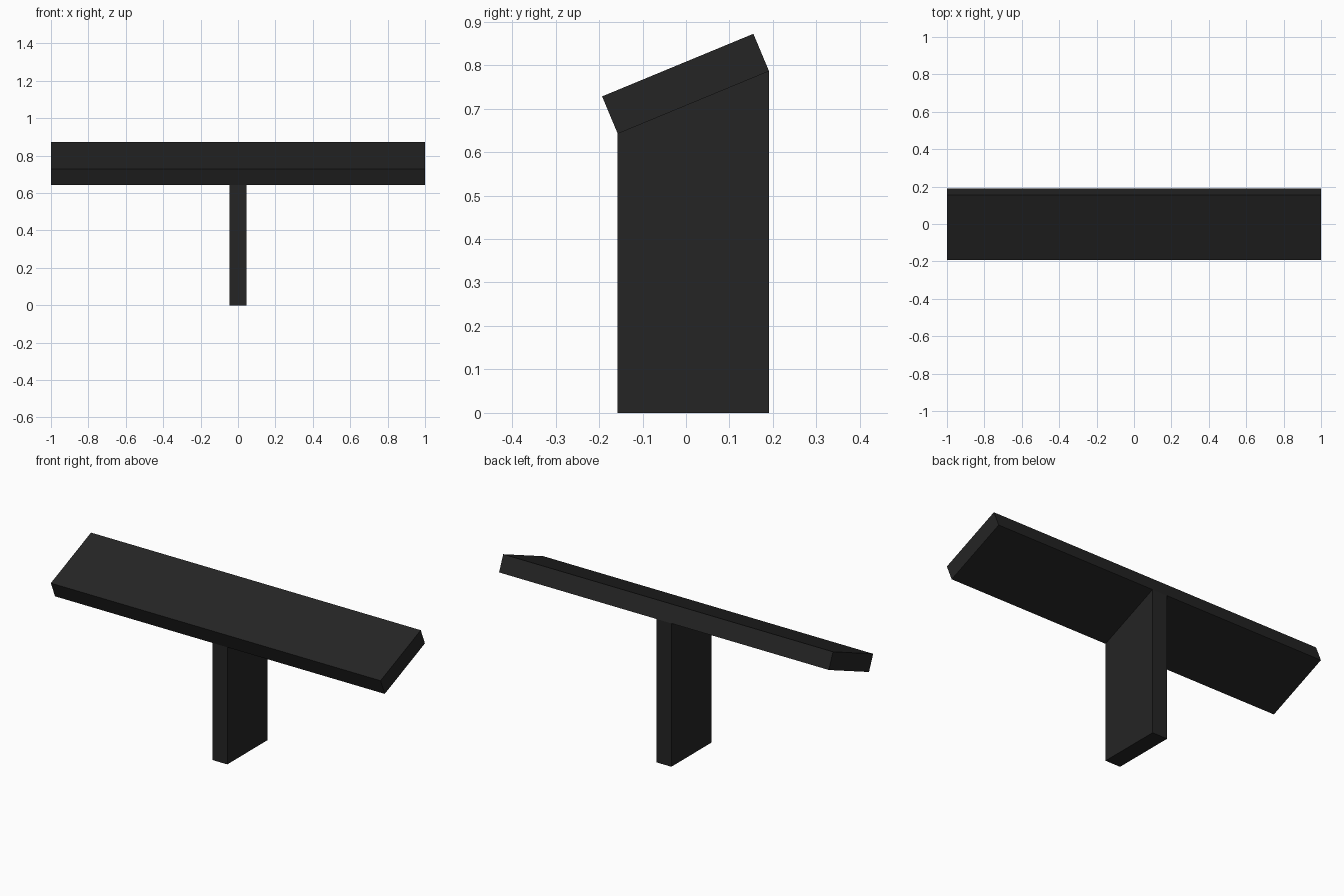
import bpy
import bmesh

cube = bpy.data.objects.get("Cube")
if cube:
    bpy.data.objects.remove(cube, do_unlink=True)

black = bpy.data.materials.new("matte_black")
black.use_nodes = True
colour = (0.018, 0.018, 0.018, 1)
black.diffuse_color = colour
black.node_tree.nodes["Principled BSDF"].inputs["Base Color"].default_value = colour


def extrude_profile(name, profile, half_width):
    """Extrude a closed (y, z) side profile symmetrically along x."""
    bm = bmesh.new()
    face = bm.faces.new([bm.verts.new((-half_width, y, z)) for y, z in profile])
    result = bmesh.ops.extrude_face_region(bm, geom=[face])
    moved = [v for v in result["geom"] if isinstance(v, bmesh.types.BMVert)]
    bmesh.ops.translate(bm, verts=moved, vec=(2 * half_width, 0, 0))
    bmesh.ops.recalc_face_normals(bm, faces=bm.faces)
    mesh = bpy.data.meshes.new(name)
    bm.to_mesh(mesh)
    bm.free()
    mesh.materials.append(black)
    obj = bpy.data.objects.new(name, mesh)
    bpy.context.collection.objects.link(obj)
    return obj


# Shared sloping edge where the board rests on the post
low, high = (-0.157, 0.642), (0.191, 0.786)

# Upright post with a slanted top
extrude_profile("post", [(low[0], 0), (high[0], 0), high, low], 0.045)

# Tilted board, offset square to the slope
lean, rise = -0.036, 0.086
top_edge = [(y + lean, z + rise) for y, z in (high, low)]
extrude_profile("tilted_board", [low, high] + top_edge, 1.0)
